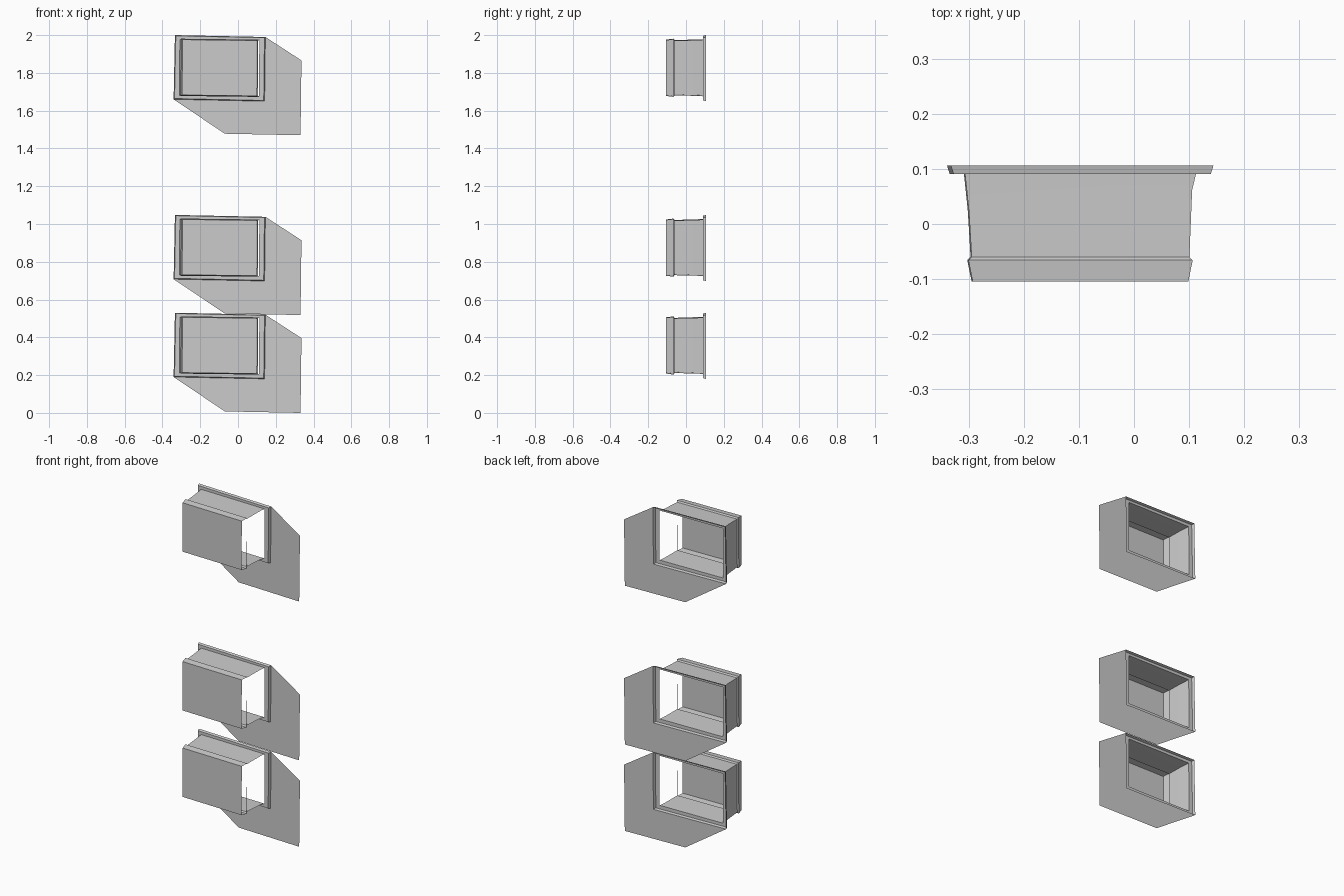
import bpy, bmesh

if "Cube" in bpy.data.objects:
    bpy.data.objects.remove(bpy.data.objects["Cube"])

# Front-view corners (x, z): top left, top right, bottom right, bottom left
RIM = [(-.334, 2.0), (.145, 1.99), (.141, 1.65), (-.341, 1.66)]
PANEL = [(-.294, 1.976), (.099, 1.971), (.097, 1.678), (-.296, 1.683)]
SIGN = [(-1, 1), (1, 1), (1, -1), (-1, -1)]


def ring(corners, dx, dz, y_left, y_right=None):
    """Four corner points grown outward by dx, dz."""
    y_right = y_left if y_right is None else y_right
    return [(x + sx * dx, y_right if sx > 0 else y_left, z + sz * dz)
            for (x, z), (sx, sz) in zip(corners, SIGN)]


def make(name, strips, caps, dz):
    """strips: (ring_a, ring_b, sides); caps: polygons."""
    bm = bmesh.new()

    def face(points):
        bm.faces.new([bm.verts.new((x, y, z + dz)) for x, y, z in points])
    for a, b, sides in strips:
        for i in sides:
            j = (i + 1) % 4
            face((a[i], a[j], b[j], b[i]))
    for c in caps:
        face(c)
    bmesh.ops.remove_doubles(bm, verts=bm.verts, dist=.0003)
    bmesh.ops.recalc_face_normals(bm, faces=bm.faces)
    me = bpy.data.meshes.new(name)
    bm.to_mesh(me)
    bm.free()
    ob = bpy.data.objects.new(name, me)
    bpy.context.collection.objects.link(ob)
    bpy.context.view_layer.objects.active = ob
    ob.select_set(True)
    bpy.ops.object.shade_smooth_by_angle()
    ob.select_set(False)


ALL = (0, 1, 2, 3)
OPEN = (0, 2, 3)          # right-hand wall is left open

back = ring(RIM, 0, 0, .107)
lip = ring(RIM, -.005, -.004, .091)
wall_back = ring(PANEL, .014, .002, .091)
wall_bend = ring(PANEL, .007, 0, .024, .062)
wall_front = ring(PANEL, .002, -.003, -.06)
bead_back = ring(PANEL, .008, .005, -.066)
bead_front = ring(PANEL, 0, 0, -.105)

# Flat skirt running from the rim toward the lower right
skirt = [(RIM[1][0], .107, RIM[1][1]), (.336, .107, 1.866), (.331, .107, 1.47),
         (-.07, .107, 1.478), (RIM[3][0], .107, RIM[3][1]),
         (RIM[2][0], .107, RIM[2][1])]

for level, dz in (("top", 0), ("middle", -.952), ("bottom", -1.47)):
    # Rim around the opening
    make(level + "_rim", [(back, lip, ALL), (lip, wall_back, ALL)], [], dz)
    # Walls, front bead and closing panel
    make(level + "_box", [(wall_back, wall_bend, OPEN),
                          (wall_bend, wall_front, OPEN),
                          (wall_front, bead_back, ALL),
                          (bead_back, bead_front, OPEN)], [bead_front], dz)
    # Skirt split into two quads
    make(level + "_skirt", [], [[skirt[i] for i in (0, 1, 2, 5)],
                                [skirt[i] for i in (5, 2, 3, 4)]], dz)
